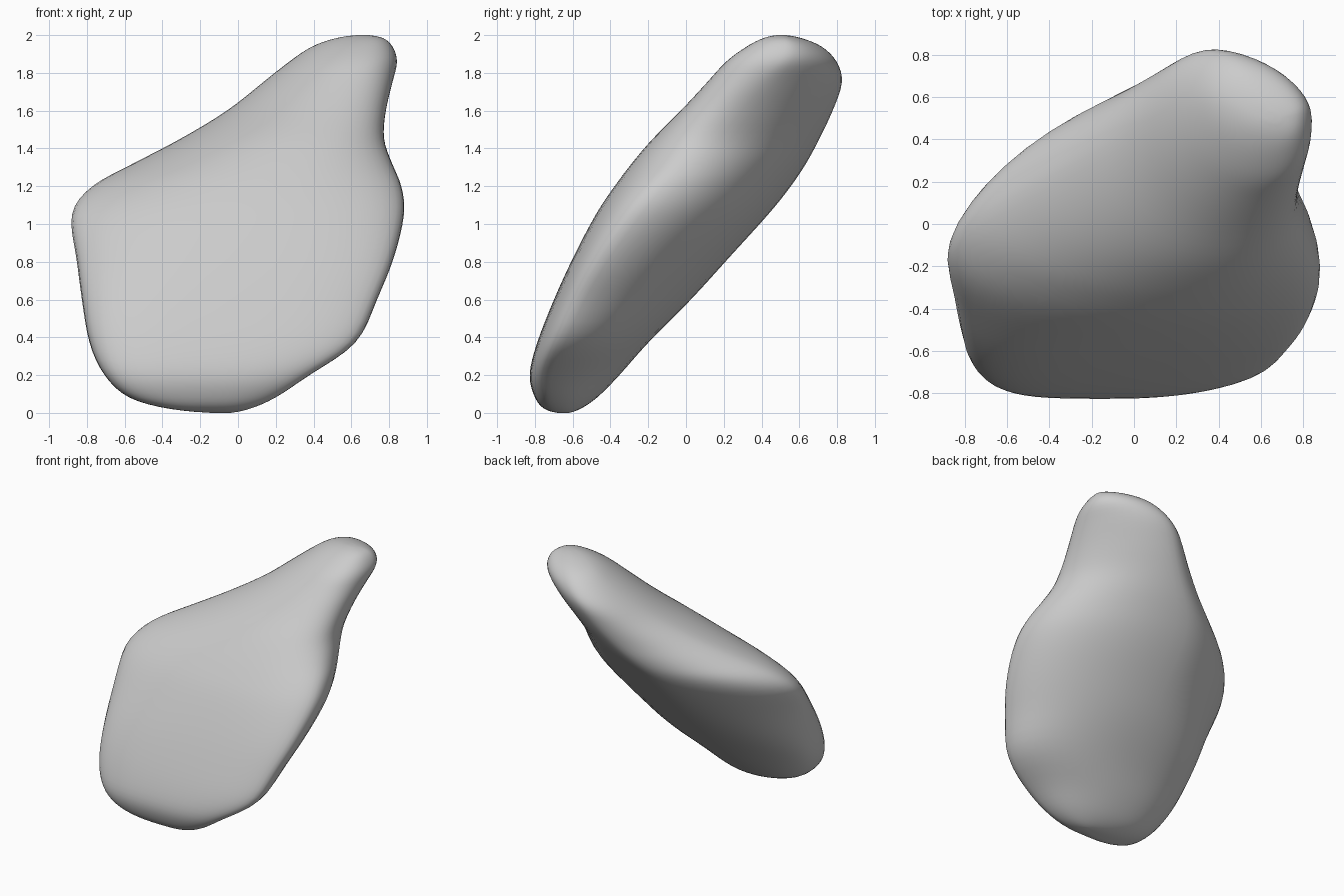
import bpy, bmesh, math

if "Cube" in bpy.data.objects:
    bpy.data.objects.remove(bpy.data.objects["Cube"])

# Horizontal slices of the leaning pebble:
# z, left x, left y, front y, right x, right y, back y
SLICES = [
    (0.00, -0.14, -0.65, -0.68, -0.04, -0.66, -0.62),
    (0.02, -0.36, -0.67, -0.75, 0.06, -0.68, -0.56),
    (0.08, -0.58, -0.66, -0.80, 0.20, -0.71, -0.47),
    (0.20, -0.71, -0.63, -0.83, 0.38, -0.72, -0.35),
    (0.37, -0.79, -0.54, -0.79, 0.63, -0.65, -0.20),
    (0.60, -0.83, -0.42, -0.70, 0.74, -0.55, 0.03),
    (0.82, -0.86, -0.29, -0.60, 0.83, -0.42, 0.23),
    (1.05, -0.89, -0.13, -0.48, 0.885, -0.25, 0.44),
    (1.20, -0.78, 0.01, -0.38, 0.87, -0.13, 0.56),
    (1.32, -0.56, 0.14, -0.29, 0.82, -0.01, 0.64),
    (1.45, -0.31, 0.28, -0.18, 0.775, 0.11, 0.71),
    (1.60, -0.06, 0.41, -0.03, 0.785, 0.24, 0.78),
    (1.75, 0.13, 0.51, 0.11, 0.82, 0.38, 0.83),
    (1.86, 0.27, 0.56, 0.21, 0.845, 0.50, 0.80),
    (1.94, 0.39, 0.57, 0.32, 0.82, 0.53, 0.72),
    (1.985, 0.52, 0.53, 0.41, 0.77, 0.52, 0.61),
    (2.00, 0.63, 0.50, 0.48, 0.69, 0.50, 0.53),
]
STEPS = 4     # rings between slices
QUARTER = 12  # points per quarter of a ring


def catmull(a, b, c, d, t):
    return 0.5 * (2 * b + (c - a) * t + (2 * a - 5 * b + 4 * c - d) * t * t
                  + (3 * b - a - 3 * c + d) * t ** 3)


def blend(z, z0, z1, a, b):
    t = max(0, min(1, (z - z0) / (z1 - z0)))
    return a + (b - a) * t * t * (3 - 2 * t)


def ring_points(s):
    """Rounded slice: fairly flat front, gently domed back."""
    z, xl, yl, yf, xr, yr, yb = s
    xf = xl + (xr - xl) * blend(z, 0.5, 1.2, 0.5, 0.6)
    xb = xl + (xr - xl) * blend(z, 1.4, 1.8, 0.44, 0.34)
    left, front, right, back = (xl, yl), (xf, yf), (xr, yr), (xb, yb)
    # each quarter: side point, crown point, direction, squareness
    quarters = [(left, front, False, blend(z, 0.4, 1.25, 0.6, 1.05)),
                (right, front, True, blend(z, 0.8, 1.3, 0.76, 0.85)),
                (right, back, False, blend(z, 0.9, 1.5, 0.98, 1.15)),
                (left, back, True, blend(z, 0.5, 1.1, 0.9, 1.3)
                 - blend(z, 1.4, 1.8, 0, 0.3))]
    pts = []
    for side, crown, flip, p in quarters:
        for i in range(QUARTER):
            a = math.pi / 2 * i / QUARTER
            if flip:
                a = math.pi / 2 - a
            c, n = max(math.cos(a), 0) ** p, max(math.sin(a), 0) ** p
            pts.append((crown[0] + (side[0] - crown[0]) * c,
                        side[1] + (crown[1] - side[1]) * n, z))
    return pts


# Smooth interpolation between slices
last = len(SLICES) - 1
sections = []
for i in range(last):
    k = [SLICES[max(0, min(last, i + o))] for o in (-1, 0, 1, 2)]
    for j in range(STEPS):
        sections.append([catmull(*v, j / STEPS) for v in zip(*k)])
sections.append(SLICES[last])

# Loft the rings and close both ends
bm = bmesh.new()
rings = [[bm.verts.new(p) for p in ring_points(s)] for s in sections]
count = len(rings[0])
for lo, hi in zip(rings, rings[1:]):
    for i in range(count):
        n = (i + 1) % count
        bm.faces.new((lo[i], lo[n], hi[n], hi[i]))
bm.faces.new(rings[0])
bm.faces.new(rings[-1])
# Relax the creases slightly
for _ in range(3):
    bmesh.ops.smooth_vert(bm, verts=[v for r in rings[3:-3] for v in r], factor=0.5,
                          use_axis_x=True, use_axis_y=True, use_axis_z=True)
bmesh.ops.recalc_face_normals(bm, faces=bm.faces)
for f in bm.faces:
    f.smooth = True

mesh = bpy.data.meshes.new("leaning_pebble")
bm.to_mesh(mesh)
bm.free()
pebble = bpy.data.objects.new("leaning_pebble", mesh)
bpy.context.collection.objects.link(pebble)
